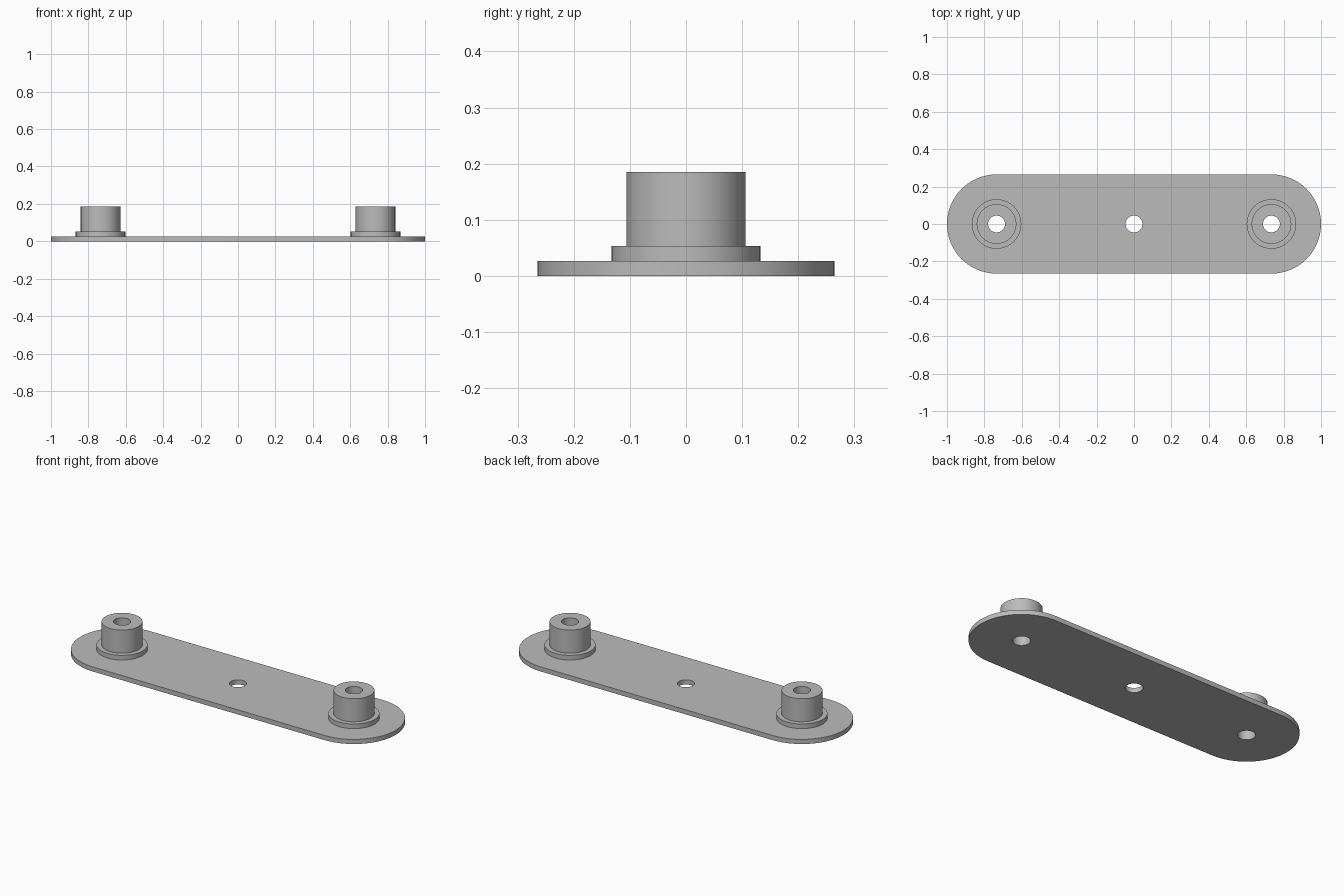
import bpy, bmesh
from math import sin, cos, pi

cube = bpy.data.objects.get("Cube")
if cube:
    bpy.data.objects.remove(cube, do_unlink=True)

SEG = 64
END_X, END_R = 0.735, 0.265
HOLE_R = 0.045
PLATE_T, FLANGE_Z, BOSS_Z = 0.0265, 0.053, 0.1855
FLANGE_R, BOSS_R = 0.1325, 0.106

grey = bpy.data.materials.new("plain grey")
GREY = (0.5, 0.5, 0.5, 1)
grey.use_nodes = True
grey.diffuse_color = GREY
grey.node_tree.nodes["Principled BSDF"].inputs["Base Color"].default_value = GREY


def finish(bm, name):
    bmesh.ops.recalc_face_normals(bm, faces=bm.faces)
    mesh = bpy.data.meshes.new(name)
    bm.to_mesh(mesh)
    bm.free()
    mesh.materials.append(grey)
    obj = bpy.data.objects.new(name, mesh)
    bpy.context.collection.objects.link(obj)
    bpy.ops.object.select_all(action="DESELECT")
    obj.select_set(True)
    bpy.context.view_layer.objects.active = obj
    bpy.ops.object.shade_smooth_by_angle(angle=pi / 6)
    return obj


def arc(cx, radius, start, sweep, count):
    return [(cx + radius * cos(start + sweep * i / count),
             radius * sin(start + sweep * i / count)) for i in range(count + 1)]


def add_loop(bm, points):
    verts = [bm.verts.new((x, y, 0)) for x, y in points]
    for i, v in enumerate(verts):
        bm.edges.new((v, verts[i - 1]))


# Round-ended plate with three through holes
bm = bmesh.new()
half = SEG // 2
add_loop(bm, arc(END_X, END_R, -pi / 2, pi, half) + arc(-END_X, END_R, pi / 2, pi, half))
for x in (-END_X, 0, END_X):
    add_loop(bm, arc(x, HOLE_R, 0, 2 * pi, SEG)[:-1])
bmesh.ops.triangle_fill(bm, edges=bm.edges[:], use_beauty=True)
top = bmesh.ops.extrude_face_region(bm, geom=bm.faces[:])
top_verts = [g for g in top["geom"] if isinstance(g, bmesh.types.BMVert)]
bmesh.ops.translate(bm, verts=top_verts, vec=(0, 0, PLATE_T))
finish(bm, "base_plate")

# Stepped hollow bosses, turned from a profile
profile = [(HOLE_R, PLATE_T), (FLANGE_R, PLATE_T), (FLANGE_R, FLANGE_Z),
           (BOSS_R, FLANGE_Z), (BOSS_R, BOSS_Z), (HOLE_R, BOSS_Z)]
for side, x in (("left", END_X), ("right", -END_X)):
    bm = bmesh.new()
    verts = [bm.verts.new((r, 0, z)) for r, z in profile]
    for i, v in enumerate(verts):
        bm.edges.new((v, verts[i - 1]))
    bmesh.ops.spin(bm, geom=bm.verts[:] + bm.edges[:], cent=(0, 0, 0), axis=(0, 0, 1),
                   angle=2 * pi, steps=SEG, use_merge=True)
    bmesh.ops.remove_doubles(bm, verts=bm.verts, dist=0.0001)
    finish(bm, side + "_boss").location.x = x
